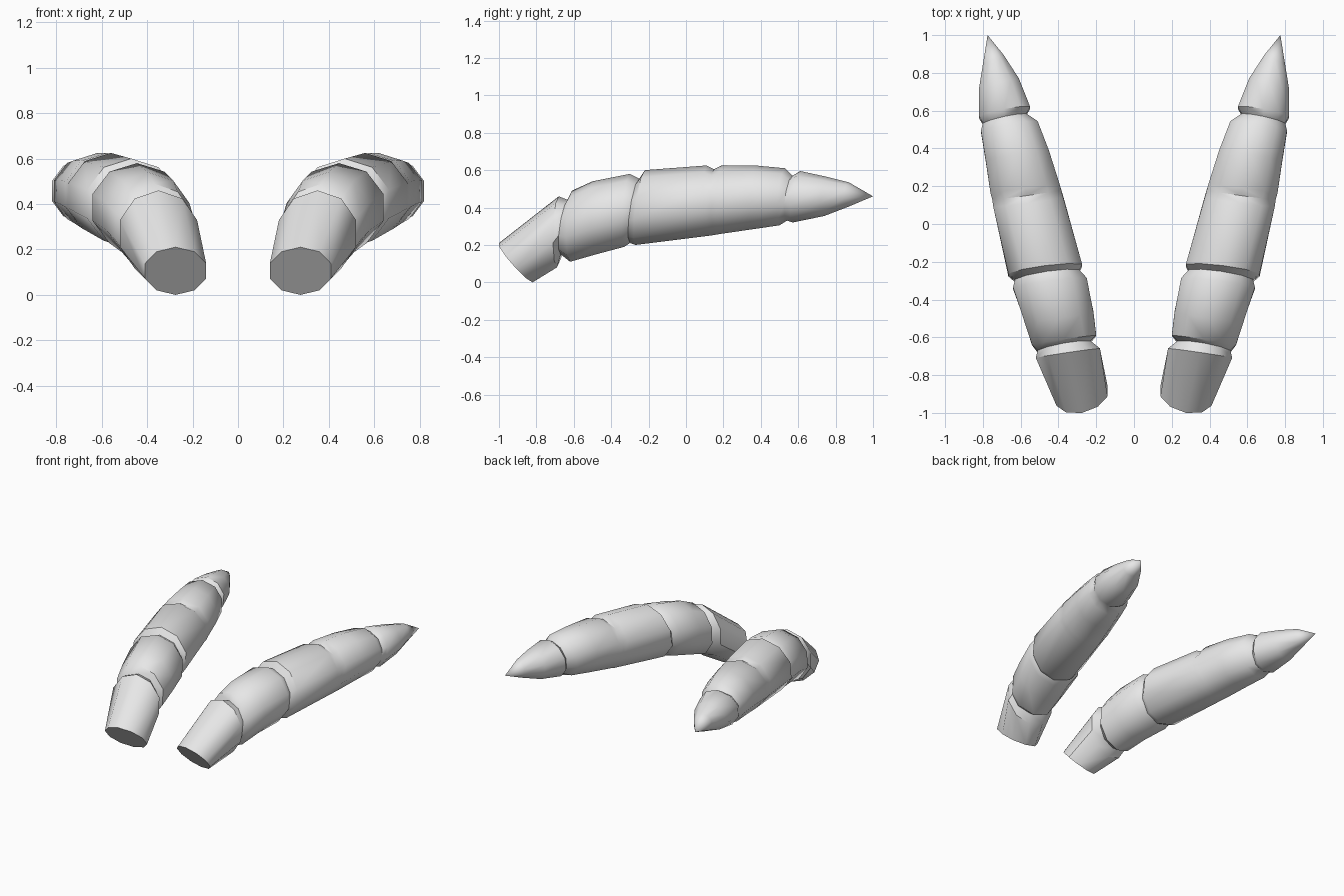
import bpy
import bmesh
import math
from mathutils import Vector

if "Cube" in bpy.data.objects:
    bpy.data.objects.remove(bpy.data.objects["Cube"])

SIDES = 10
SKEW = 0.025   # outer side of each ring sits a little nearer the front

# Ring: top y, top z, bottom y, bottom z, inner x, outer x
RINGS = [
    # base segment
    (-1.00, 0.21, -0.82, 0.00, 0.14, 0.41),
    (-0.68, 0.46, -0.69, 0.08, 0.18, 0.52),
    # groove, second segment
    (-0.63, 0.44, -0.67, 0.15, 0.23, 0.51),
    (-0.61, 0.49, -0.62, 0.11, 0.20, 0.54),
    (-0.50, 0.54, -0.48, 0.15, 0.215, 0.58),
    (-0.30, 0.58, -0.33, 0.19, 0.25, 0.64),
    # groove, third segment
    (-0.25, 0.555, -0.30, 0.21, 0.29, 0.63),
    (-0.22, 0.60, -0.27, 0.20, 0.275, 0.665),
    (0.11, 0.625, 0.13, 0.25, 0.375, 0.745),
    # shallow groove, fourth segment
    (0.15, 0.605, 0.16, 0.255, 0.385, 0.75),
    (0.19, 0.625, 0.19, 0.26, 0.395, 0.76),
    (0.37, 0.625, 0.35, 0.283, 0.45, 0.785),
    (0.53, 0.61, 0.50, 0.305, 0.51, 0.81),
    # groove, tip segment
    (0.57, 0.57, 0.54, 0.33, 0.57, 0.80),
    (0.61, 0.595, 0.57, 0.32, 0.55, 0.82),
    (0.75, 0.565, 0.74, 0.355, 0.61, 0.82),
    (0.87, 0.535, 0.87, 0.405, 0.69, 0.80),
]
TIP = (0.775, 1.0, 0.46)

grey = bpy.data.materials.new("light_grey")
grey.diffuse_color = (0.8, 0.8, 0.8, 1)
grey.use_nodes = True
grey.node_tree.nodes["Principled BSDF"].inputs["Base Color"].default_value = grey.diffuse_color


def make_horn(name, side):
    bm = bmesh.new()
    loops = []
    for ty, tz, by, bz, xi, xo in RINGS:
        centre = Vector(((xi + xo) / 2, (ty + by) / 2, (tz + bz) / 2))
        across = Vector(((xo - xi) / 2, -SKEW, 0)) / math.cos(math.pi / SIDES)
        up = Vector((0, (ty - by) / 2, (tz - bz) / 2))
        loop = []
        for i in range(SIDES):
            a = math.pi / 2 + 2 * math.pi * i / SIDES
            p = centre + across * math.cos(a) + up * math.sin(a)
            loop.append(bm.verts.new((p.x * side, p.y, p.z)))
        loops.append(loop)
    # skin between neighbouring rings
    for a, b in zip(loops, loops[1:]):
        for i in range(SIDES):
            j = (i + 1) % SIDES
            bm.faces.new((a[i], a[j], b[j], b[i]))
    # flat base and pointed tip
    bm.faces.new(loops[0])
    tip = bm.verts.new((TIP[0] * side, TIP[1], TIP[2]))
    for i in range(SIDES):
        bm.faces.new((loops[-1][i], loops[-1][(i + 1) % SIDES], tip))
    bmesh.ops.recalc_face_normals(bm, faces=bm.faces[:])

    mesh = bpy.data.meshes.new(name)
    bm.to_mesh(mesh)
    bm.free()
    mesh.materials.append(grey)
    obj = bpy.data.objects.new(name, mesh)
    bpy.context.collection.objects.link(obj)
    bpy.ops.object.select_all(action='DESELECT')
    obj.select_set(True)
    bpy.context.view_layer.objects.active = obj
    bpy.ops.object.shade_smooth_by_angle(angle=math.radians(40))


make_horn("right_segmented_horn", 1)
make_horn("left_segmented_horn", -1)
